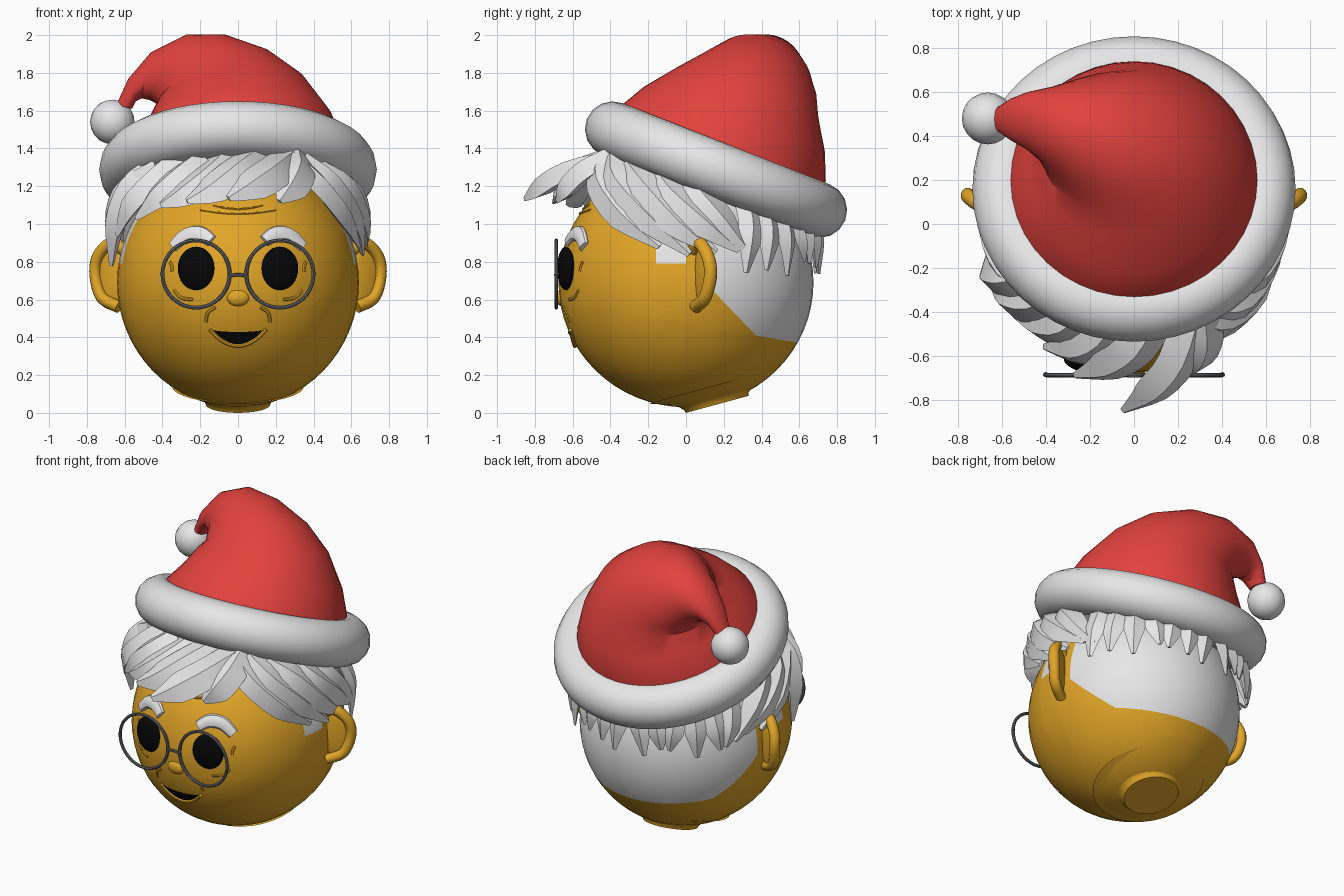
import bpy, bmesh, math, random
from mathutils import Vector, Matrix

cube = bpy.data.objects.get("Cube")
if cube:
    bpy.data.objects.remove(cube)
random.seed(4)


def material(name, rgb):
    m = bpy.data.materials.new(name)
    m.use_nodes = True
    m.diffuse_color = (*rgb, 1)
    m.node_tree.nodes["Principled BSDF"].inputs["Base Color"].default_value = (*rgb, 1)
    return m


SKIN = material("golden_skin", (0.76, 0.38, 0.02))
WHITE = material("white", (0.8, 0.8, 0.8))
RED = material("red_felt", (0.77, 0.055, 0.047))
BLACK = material("black", (0.002, 0.002, 0.002))
STEEL = material("dark_steel", (0.14, 0.15, 0.16))
HEAD = Vector((0, 0, 0.69))
HEAD_SIZE = Vector((0.64, 0.675, 0.66))


def finish(bm, name, mats):
    bmesh.ops.recalc_face_normals(bm, faces=bm.faces)
    mesh = bpy.data.meshes.new(name)
    bm.to_mesh(mesh)
    bm.free()
    ob = bpy.data.objects.new(name, mesh)
    bpy.context.collection.objects.link(ob)
    for m in mats:
        mesh.materials.append(m)
    bpy.ops.object.select_all(action="DESELECT")
    ob.select_set(True)
    bpy.context.view_layer.objects.active = ob
    bpy.ops.object.shade_smooth_by_angle(angle=math.radians(35))


def loft(name, rings, mat, closed=False):
    bm = bmesh.new()
    vs = [[bm.verts.new(p) for p in r] for r in rings]
    n = len(vs[0])
    for a, b in zip(vs, vs[1:] + vs[:1] if closed else vs[1:]):
        for i in range(n):
            bm.faces.new((a[i], a[(i + 1) % n], b[(i + 1) % n], b[i]))
    if not closed:
        bm.faces.new(vs[0])
        bm.faces.new(vs[-1])
    finish(bm, name, [mat])


def spline(pts, steps):
    """Smooth path through the points."""
    p = [Vector(q) for q in pts]
    p = [2 * p[0] - p[1]] + p + [2 * p[-1] - p[-2]]
    out = []
    for a, b, c, d in zip(p, p[1:], p[2:], p[3:]):
        for k in range(steps):
            t = k / steps
            out.append(0.5 * (2 * b + (c - a) * t + (2 * a - 5 * b + 4 * c - d) * t * t
                              + (3 * b - a - 3 * c + d) * t ** 3))
    return out + [p[-2]]


def sweep(name, pts, width, thick, mat, sides=8, steps=4, taper=lambda t: 1):
    """Elliptical section along a path, its thin side facing away from the head."""
    path = spline(pts, steps)
    rings = []
    for i, p in enumerate(path):
        t = (path[min(i + 1, len(path) - 1)] - path[max(i - 1, 0)]).normalized()
        n = p - HEAD
        n = (n - t * n.dot(t)).normalized()
        s = t.cross(n)
        k = taper(i / (len(path) - 1))
        angles = [math.tau * j / sides for j in range(sides)]
        rings.append([p + s * width * k * math.cos(a) + n * thick * k * math.sin(a) for a in angles])
    loft(name, rings, mat)


def ball(name, loc, scale, mat, turn=0, seg=32):
    bm = bmesh.new()
    m = Matrix.Translation(loc) @ Matrix.Rotation(turn, 4, "Z") @ Matrix.Diagonal((*scale, 1))
    bmesh.ops.create_uvsphere(bm, u_segments=seg, v_segments=seg // 2, radius=1, matrix=m)
    finish(bm, name, [mat])


def torus(name, centre, major, minor, u, v, mat, seg=48, sides=16):
    u, v, c = Vector(u).normalized(), Vector(v).normalized(), Vector(centre)
    w, rings = u.cross(v), []
    for i in range(seg):
        a = math.tau * i / seg
        d = u * math.cos(a) + v * math.sin(a)
        rings.append([c + d * (major + minor * math.cos(b)) + w * minor * math.sin(b)
                      for b in (math.tau * j / sides for j in range(sides))])
    loft(name, rings, mat, closed=True)


def face_point(x, z, out=0.0):
    """Point on the front of the head."""
    depth = 1 - (x / HEAD_SIZE.x) ** 2 - ((z - HEAD.z) / HEAD_SIZE.z) ** 2
    return Vector((x, -HEAD_SIZE.y * math.sqrt(depth) - out, z))


# Head, cut along the hairline so that the back is coloured as hair
bm = bmesh.new()
bmesh.ops.create_uvsphere(bm, u_segments=48, v_segments=32, radius=1,
                          matrix=Matrix.Translation(HEAD) @ Matrix.Diagonal((*HEAD_SIZE, 1)))
for co, no in (((0, -0.16, 0), (0, 1, 0)), ((0, 0, 0), (0, 1, 0)), ((0, 0.13, 0), (0, 1, 0)),
               ((0, 0, 0.79), (0, 0, 1)), ((0, 0, 0.96), (0, 0, 1)), ((0, 0, 1.22), (0, 0, 1)),
               ((0, 0.37, 0.41), (0, 0.72, 0.69)), ((0, 0.37, 0.41), (0, 0.17, 1))):
    bmesh.ops.bisect_plane(bm, geom=bm.verts[:] + bm.edges[:] + bm.faces[:], plane_co=co, plane_no=no)
for f in bm.faces:
    c = f.calc_center_median()
    nape = c.y > 0.13 and c.z > 0.41 - 0.17 * (c.y - 0.37) and c.z > 0.41 - 1.04 * (c.y - 0.37)
    sideburn = -0.16 < c.y < 0 and c.z > 0.79
    above_ear = c.y > 0 and c.z > 0.96
    f.material_index = int(nape or sideburn or above_ear or c.z > 1.22)
finish(bm, "head", [SKIN, WHITE])

# Neck stub, tilted back and flared into the head
axis = Vector((0, 0.263, -0.965))
across = Vector((0, 0.965, 0.263))
rings = []
for up, r in ((0.1, 0.35), (0.065, 0.25), (0.04, 0.2), (0.018, 0.178), (0, 0.171)):
    c = Vector((0, 0.165, 0.045)) - axis * up
    rings.append([c + Vector((r * math.cos(a), 0, 0)) + across * r * math.sin(a)
                  for a in (math.tau * j / 32 for j in range(32))])
loft("neck", rings, SKIN)

# Paired features
for side, s in (("left", 1), ("right", -1)):
    rim = [(.6, .04, .86), (.67, .07, .9), (.74, .115, .83), (.755, .13, .73), (.72, .1, .61), (.63, .05, .56)]
    sweep(side + "_ear_rim", [(s * x, y, z) for x, y, z in rim], 0.035, 0.032, SKIN, 12, 6)
    ball(side + "_ear", (s * 0.665, 0.085, 0.73), (0.085, 0.02, 0.15), SKIN, s * 0.5)
    ball(side + "_eye", face_point(s * 0.222, 0.765, 0.008), (0.1, 0.04, 0.115), BLACK, s * 0.25)
    brow = [face_point(s * x, z, 0.005) for x, z in ((.14, .91), (.2, .948), (.275, .94), (.345, .88))]
    sweep(side + "_eyebrow", brow, 0.042, 0.025, WHITE, 10, taper=lambda t: 0.8 + 0.22 * math.sin(math.pi * t))
    torus(side + "_lens_frame", (s * 0.222, -0.687, 0.735), 0.178, 0.01, (1, 0, 0), (0, 0, 1), STEEL, 40, 8)
    ball(side + "_frame_hinge", (s * 0.402, -0.685, 0.735), (0.012, 0.012, 0.012), STEEL, seg=8)
    for k, line in enumerate((((.34, .65), (.3, .61), (.24, .6)), ((.12, .56), (.16, .53), (.17, .48)),
                              ((.36, .8), (.35, .775), (.35, .75)))):
        sweep(f"{side}_wrinkle_{k}", [face_point(s * x, z) for x, z in line], 0.009, 0.006, SKIN, 6)
sweep("glasses_bridge", [(-.045, -.687, .725), (0, -.69, .732), (.045, -.687, .725)], 0.009, 0.009, STEEL)

# Nose, forehead lines and mouth
ball("nose", (0, -0.658, 0.61), (0.06, 0.03, 0.045), SKIN)
for z, w in ((1.055, 0.2), (1.08, 0.13)):
    line = [face_point(x, z + 0.02 * (x / w) ** 2) for x in (-w, -w / 2, 0, w / 2, w)]
    sweep("forehead_line", line, 0.006, 0.006, SKIN, 6)
ts = [i / 10 - 1 for i in range(21)]
upper = [face_point(0.15 * t, 0.44 - 0.012 * (1 - t * t), 0.006) for t in ts]
lower = [face_point(0.15 * t, 0.44 - 0.085 * (1 - t * t), 0.006) for t in ts]
bm = bmesh.new()
rows = [[bm.verts.new(a.lerp(b, k)) for a, b in zip(upper, lower)] for k in (0, 0.5, 1)]
for a, b in zip(rows, rows[1:]):
    for i in range(20):
        bm.faces.new((a[i], b[i], b[i + 1], a[i + 1]))
bmesh.ops.remove_doubles(bm, verts=bm.verts, dist=0.0001)
finish(bm, "mouth", [BLACK])
sweep("lower_lip", lower[::4], 0.011, 0.012, SKIN)

# Hat: tilted brim, bent crown and bobble
torus("hat_brim", (0, 0.159, 1.288), 0.588, 0.147, (1, 0, 0), (0, 0.931, -0.365), WHITE)
# each ring: outer point, inner point, half depth in y, half depth in z
crown = (((.58, .15, 1.3), (-.58, .15, 1.3), .55, -.215), ((.56, .2, 1.43), (-.56, .2, 1.43), .54, -.2),
         ((.495, .26, 1.57), (-.475, .25, 1.54), .48, -.17), ((.355, .35, 1.76), (-.43, .3, 1.63), .375, -.13),
         ((.17, .4, 1.9), (-.425, .36, 1.64), .31, -.1), ((-.06, .43, 1.99), (-.44, .39, 1.65), .25, -.07),
         ((-.27, .46, 2), (-.47, .43, 1.66), .18, -.035), ((-.46, .48, 1.91), (-.51, .46, 1.665), .13, -.01),
         ((-.58, .48, 1.77), (-.54, .47, 1.65), .095, 0), ((-.645, .48, 1.63), (-.56, .47, 1.61), .06, 0))
rings = []
for outer, inner, dy, dz in crown:
    a, b, v = Vector(outer), Vector(inner), Vector((0, dy, dz))
    angles = [math.tau * j / 40 for j in range(40)]
    rings.append([(a + b) / 2 + (a - b) / 2 * math.cos(t) + v * math.sin(t) for t in angles])
loft("hat_crown", rings, RED)
ball("hat_bobble", (-0.665, 0.48, 1.54), (0.118, 0.118, 0.118), WHITE, seg=20)


# Hair locks: ridged strips with blunt tips
def lock(name, pts, width, thick):
    sweep(name, pts, width, thick, WHITE, 4, 3, lambda t: min(1, 2.2 * (1 - t) + 0.2))


fringe = (((.28, -.38, 1.34), (.2, -.62, 1.28), (.08, -.76, 1.2), (-.05, -.85, 1.135)),
          ((.1, -.4, 1.35), (0, -.57, 1.28), (-.13, -.65, 1.18), (-.27, -.69, 1.12)),
          ((-.06, -.38, 1.34), (-.16, -.52, 1.25), (-.28, -.57, 1.16), (-.41, -.56, 1.1)),
          ((-.2, -.36, 1.33), (-.32, -.46, 1.24), (-.43, -.46, 1.14), (-.54, -.42, 1.03)),
          ((-.33, -.3, 1.33), (-.46, -.36, 1.22), (-.57, -.34, 1.1), (-.64, -.29, .94)),
          ((-.45, -.22, 1.3), (-.58, -.25, 1.19), (-.65, -.23, 1), (-.67, -.18, .78)),
          ((.3, -.4, 1.35), (.31, -.54, 1.28), (.27, -.63, 1.19), (.22, -.68, 1.12)))
for k, pts in enumerate(fringe):
    lock(f"fringe_lock_{k}", pts, 0.105, 0.06)
swept = (((.27, -.43, 1.35), (.42, -.45, 1.22), (.56, -.33, 1.04), (.64, -.14, .88)),
         ((.34, -.38, 1.34), (.5, -.36, 1.22), (.62, -.18, 1.02), (.66, .02, .84)),
         ((.42, -.3, 1.3), (.58, -.22, 1.2), (.66, -.04, 1), (.67, .16, .85)),
         ((.5, -.15, 1.26), (.62, -.08, 1.16), (.66, .1, 1), (.63, .28, .86)),
         ((.54, 0, 1.24), (.62, .08, 1.14), (.64, .2, 1), (.61, .35, .83)))
for k, pts in enumerate(swept):
    lock(f"left_side_lock_{k}", pts, 0.09, 0.05)
for k, pts in enumerate(swept[2:]):
    lock(f"right_side_lock_{k}", [(-x, y, z) for x, y, z in pts], 0.09, 0.05)

# Short locks below the brim, round the back
count = 13
for k in range(count):
    a = math.radians(30 + k * 120 / (count - 1))
    tip = 0.74 + random.uniform(-0.02, 0.07)
    drift = random.uniform(-0.08, 0.08)
    at = lambda r, z, b: (r * math.cos(b), r * math.sin(b) + 0.01, z)
    lock(f"back_lock_{k}", [at(0.56, 1.2, a), at(0.655, 1.02, a), at(0.69, 0.9, a + drift / 2),
                            at(0.695, tip, a + drift)], 0.07, 0.035)
